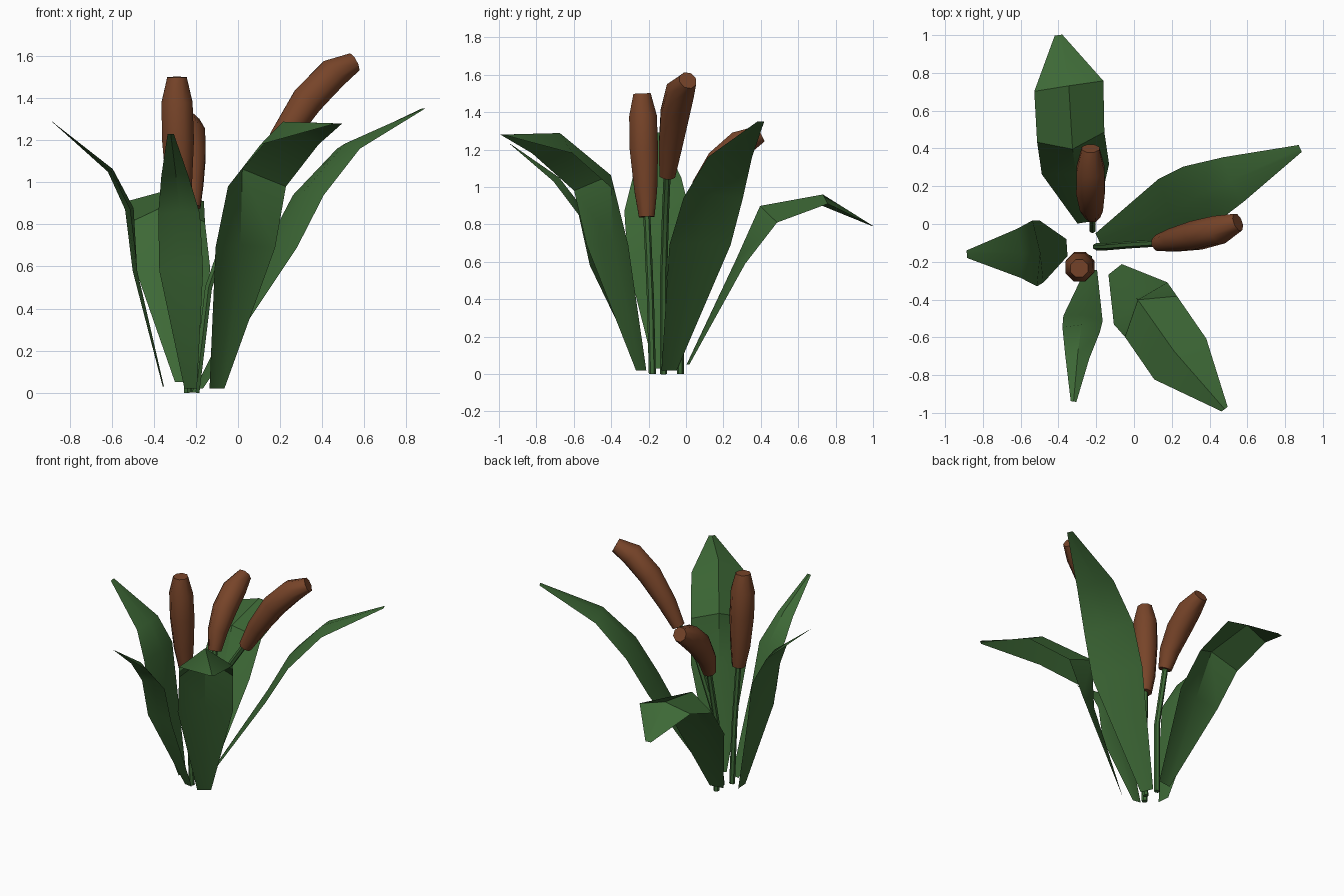
import bpy, math
from mathutils import Vector

if "Cube" in bpy.data.objects:
    bpy.data.objects.remove(bpy.data.objects["Cube"])

def material(name, color):
    m = bpy.data.materials.new(name)
    m.diffuse_color = (*color, 1)
    m.use_nodes = True
    m.node_tree.nodes["Principled BSDF"].inputs["Base Color"].default_value = m.diffuse_color
    return m

GREEN = material("leaf green", (0.047, 0.14, 0.037))
BROWN = material("seed head brown", (0.185, 0.058, 0.022))

def make_object(name, verts, faces, mat, angle):
    me = bpy.data.meshes.new(name)
    me.from_pydata(verts, [], faces)
    me.materials.append(mat)
    ob = bpy.data.objects.new(name, me)
    bpy.context.collection.objects.link(ob)
    bpy.ops.object.select_all(action='DESELECT')
    bpy.context.view_layer.objects.active = ob
    ob.select_set(True)
    bpy.ops.object.shade_smooth_by_angle(angle=math.radians(angle))
    return ob

def tangent(pts, i):
    return (pts[min(i + 1, len(pts) - 1)] - pts[max(i - 1, 0)]).normalized()

def leaf(name, path, halves, folds):
    """Creased blade: two edges and a raised midrib along a path."""
    pts = [Vector(p) for p in path]
    run = pts[-1] - pts[0]
    side = Vector((run.y, -run.x, 0)).normalized()
    verts, faces = [], []
    for i, (p, h, f) in enumerate(zip(pts, halves, folds)):
        up = side.cross(tangent(pts, i))
        verts += [p - side * h, p + up * f, p + side * h]
    for i in range(len(pts) - 1):
        for k in range(2):
            a = 3 * i + k
            faces.append((a, a + 1, a + 4, a + 3))
    make_object(name, verts, faces, GREEN, 35)

def tube(name, path, radii, sides, mat):
    """Capped round tube following a path with a radius at each point."""
    pts = [Vector(p) for p in path]
    n, verts, faces = sides, [], []
    for i, (p, r) in enumerate(zip(pts, radii)):
        t = tangent(pts, i)
        u = Vector((0, 1, 0)).cross(t).normalized()
        v = t.cross(u)
        for k in range(n):
            a = math.tau * (k + 0.5) / n
            verts.append(p + (u * math.cos(a) + v * math.sin(a)) * r)
    for i in range(len(pts) - 1):
        for k in range(n):
            j = (k + 1) % n
            faces.append((i * n + k, i * n + j, i * n + n + j, i * n + n + k))
    faces.append(tuple(reversed(range(n))))
    faces.append(tuple(range(len(verts) - n, len(verts))))
    make_object(name, verts, faces, mat, 50)

# Leaves, arranged around the clump
leaf("leaf_back",
     [(-.25, .01, .05), (-.31, .29, .59), (-.335, .46, .81), (-.345, .73, .91), (-.4, 1.0, .79)],
     [.05, .18, .18, .185, .02], [0, .03, .11, .05, 0])
leaf("leaf_back_right",
     [(-.185, -.09, .02), (.205, .075, .69), (.335, .145, .94), (.525, .235, 1.16), (.88, .4, 1.35)],
     [.045, .18, .175, .13, .02], [0, .02, .03, .03, 0])
leaf("leaf_front_right",
     [(-.1, -.24, .02), (.035, -.42, .69), (.09, -.49, .98), (.245, -.715, 1.18), (.48, -.98, 1.28)],
     [.045, .18, .175, .175, .02], [0, .04, .14, .12, 0])
leaf("leaf_front",
     [(-.225, -.24, .02), (-.27, -.5, .58), (-.28, -.56, .85), (-.3, -.7, 1.03), (-.32, -.94, 1.23)],
     [.03, .105, .1, .065, .015], [0, .02, .03, .03, 0])
leaf("leaf_left",
     [(-.355, -.125, .03), (-.49, -.145, .58), (-.525, -.155, .87), (-.61, -.155, 1.05), (-.885, -.16, 1.29)],
     [.045, .165, .175, .13, .02], [0, .01, .03, .02, 0])

# Reed stalks with their seed heads
heads = {
    "upright": ([(-.24, -.18, 0), (-.25, -.19, .4), (-.27, -.21, .86)],
                [(-.27, -.21, .84), (-.28, -.215, .98), (-.285, -.225, 1.2),
                 (-.29, -.23, 1.38), (-.29, -.235, 1.5)]),
    "right": ([(-.2, -.12, 0), (-.14, -.12, .5), (-.02, -.11, .85), (.14, -.1, 1.09)],
              [(.13, -.1, 1.06), (.21, -.085, 1.21), (.33, -.06, 1.39),
               (.45, -.03, 1.515), (.55, .01, 1.57)]),
    "back": ([(-.22, -.03, 0), (-.22, -.03, .5), (-.22, .06, .91)],
             [(-.22, .05, .88), (-.225, .09, 1.0), (-.23, .18, 1.13),
              (-.23, .29, 1.23), (-.23, .4, 1.285)]),
}
for key, (stalk, head) in heads.items():
    tube("stalk_" + key, stalk, [.019] * len(stalk), 6, GREEN)
    tube("seed_head_" + key, head, [.045, .066, .082, .08, .05], 8, BROWN)
